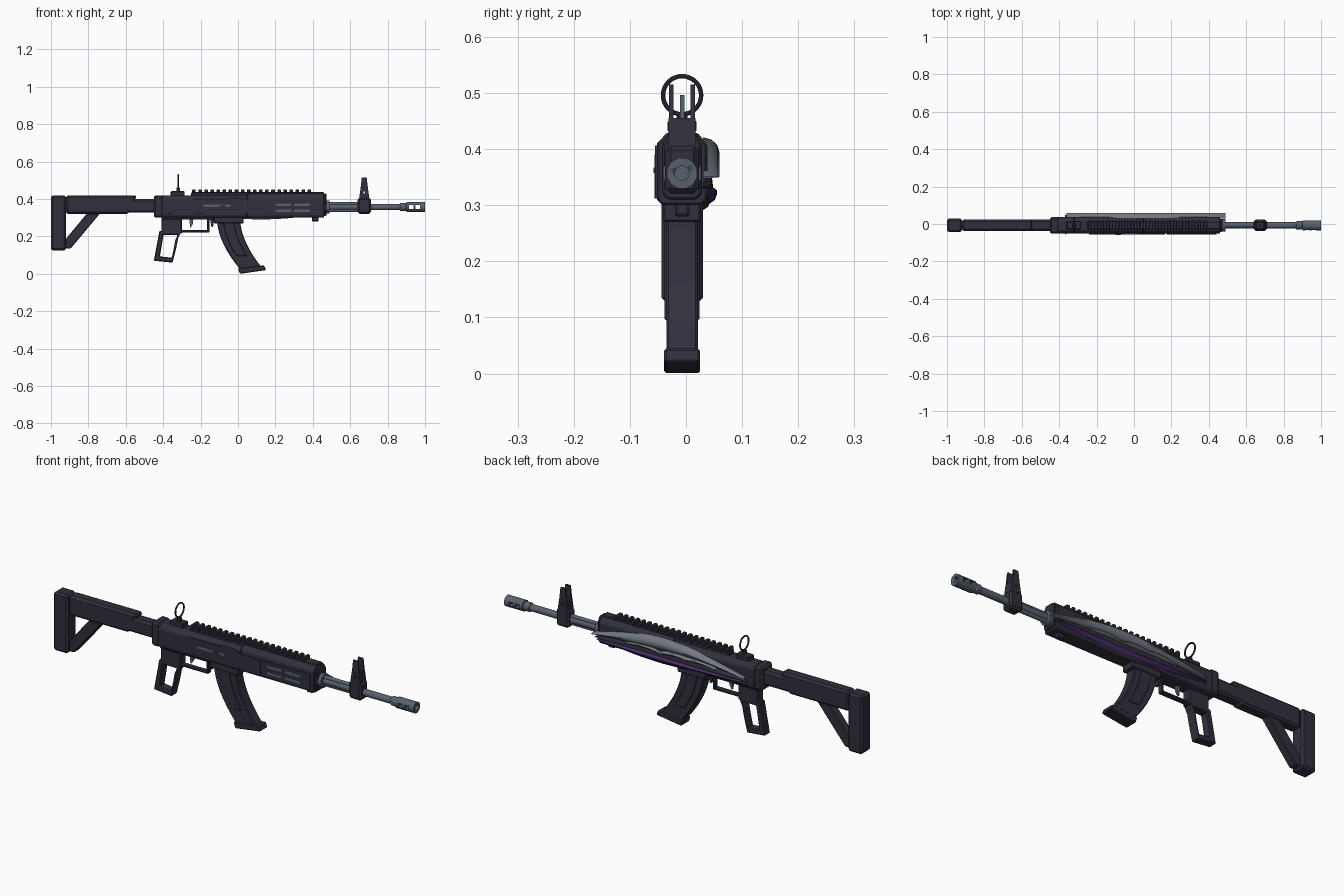
import bpy, bmesh, math

cube = bpy.data.objects.get("Cube")
if cube:
    bpy.data.objects.remove(cube, do_unlink=True)


def material(name, *rgb):
    mat = bpy.data.materials.new(name)
    mat.use_nodes = True
    mat.diffuse_color = (*rgb, 1)
    mat.node_tree.nodes["Principled BSDF"].inputs["Base Color"].default_value = (*rgb, 1)
    return mat


DARK = material("dark violet polymer", .031, .029, .046)
STEEL = material("blue grey steel", .1, .12, .155)
SILVER = material("pale silver", .17, .19, .22)
PURPLE = material("purple enamel", .075, .028, .16)

# Shared levels, lengths and thicknesses
CENTRE = -.007
AXIS = .357
BELLY, TOP = .3, .42
REAR, SPLIT, NOSE, MUZZLE = -.41, .05, .46, .9
WIDE, STOCKY, SLIM, THIN = .045, .03, .022, .013
SOFT, CRISP, SHARP, FLUSH = .01, .004, 0, .003


def finish(name, bm, mat, bevel=SHARP, smooth=False):
    bmesh.ops.recalc_face_normals(bm, faces=bm.faces)
    mesh = bpy.data.meshes.new(name)
    bm.to_mesh(mesh)
    bm.free()
    mesh.materials.append(mat)
    ob = bpy.data.objects.new(name, mesh)
    bpy.context.collection.objects.link(ob)
    if bevel:
        mod = ob.modifiers.new("edge bevel", 'BEVEL')
        mod.width = bevel
        mod.segments = 1
        mod.limit_method = 'ANGLE'
    if smooth:
        bpy.ops.object.select_all(action='DESELECT')
        ob.select_set(True)
        bpy.context.view_layer.objects.active = ob
        bpy.ops.object.shade_smooth_by_angle(angle=math.radians(35))
    return ob


def loft(bm, rings, cap=True):
    rows = [[bm.verts.new(point) for point in ring] for ring in rings]
    for near, far in zip(rows, rows[1:]):
        for i in range(len(near)):
            bm.faces.new((near[i - 1], near[i], far[i], far[i - 1]))
    if cap:
        bm.faces.new(rows[0])
        bm.faces.new(rows[-1])


def side(name, outline, half, mat=DARK, bevel=CRISP, y=CENTRE):
    """Side outline of (x, z) points, given thickness in y."""
    bm = bmesh.new()
    loft(bm, [[(x, y + s, z) for x, z in outline] for s in (-half, half)])
    return finish(name, bm, mat, bevel)


def box(name, back, front, low, high, half, mat=DARK, bevel=CRISP, y=CENTRE):
    outline = [(back, low), (front, low), (front, high), (back, high)]
    return side(name, outline, half, mat, bevel, y)


def plate(name, back, front, low, high, rise, mat=DARK):
    """Thin panel on the front face of the body."""
    return box(name, back, front, low, high, rise, mat, SHARP, CENTRE - WIDE)


def post(name, x, foot, head, low, high, half, mat=DARK, y=CENTRE):
    """Upright that tapers from foot to head."""
    outline = [(x - foot, low), (x + foot, low), (x + head, high), (x - head, high)]
    return side(name, outline, half, mat, SHARP, y)


def shell(name, back, front, half, low, high):
    """Chamfered body section run along x."""
    right = [(half - SOFT, low), (half, low + SOFT), (half, high - SLIM), (half * .6, high)]
    outline = right + [(-y, z) for y, z in reversed(right)]
    bm = bmesh.new()
    loft(bm, [[(x, CENTRE + y, z) for y, z in outline] for x in (back, front)])
    return finish(name, bm, DARK, CRISP)


def rod(name, back, front, radius, z=AXIS, bevel=SHARP, sides=12):
    turn = [math.tau * (i + .5) / sides for i in range(sides)]
    bm = bmesh.new()
    loft(bm, [[(x, CENTRE + radius * math.cos(t), z + radius * math.sin(t)) for t in turn]
              for x in (back, front)])
    return finish(name, bm, STEEL, bevel, smooth=True)


def frame(name, outer, narrow, short, half):
    """Plate whose opening is its own outline shrunk about the middle."""
    mid_x = sum(x for x, z in outer) / len(outer)
    mid_z = sum(z for x, z in outer) / len(outer)
    inner = [(mid_x + (x - mid_x) * narrow, mid_z + (z - mid_z) * short) for x, z in outer]
    bm = bmesh.new()
    rings = ((outer, -half), (outer, half), (inner, half), (inner, -half), (outer, -half))
    loft(bm, [[(x, CENTRE + s, z) for x, z in ring] for ring, s in rings], cap=False)
    bmesh.ops.remove_doubles(bm, verts=bm.verts, dist=FLUSH / 100)
    return finish(name, bm, DARK, CRISP)


def blade(name, tail, tip, base, arch, height, rise, mat, steps=16):
    """Domed leaf on the back face, fullest toward its tip."""
    bm = bmesh.new()
    rings = []
    for step in range(steps + 1):
        t = step / steps
        x = tail + (tip - tail) * t
        mid = base + arch * math.sin(math.pi * t)
        tall = height * abs(math.sin(math.pi * t ** 1.3)) ** .8 + FLUSH
        dome = [math.pi * i / 6 for i in range(7)]
        rings.append([(x, STOCKY + (rise - STOCKY) * math.sin(a), mid - tall / 2 * math.cos(a))
                      for a in dome])
    loft(bm, rings)
    return finish(name, bm, mat, smooth=True)


def cut(ob, cutters):
    bpy.context.view_layer.objects.active = ob
    for cutter in cutters:
        cutter.hide_render = True
        mod = ob.modifiers.new("cut", 'BOOLEAN')
        mod.object = cutter
        mod.solver = 'EXACT'
        bpy.ops.object.modifier_apply(modifier=mod.name)
        bpy.data.objects.remove(cutter, do_unlink=True)


# Stock
butt = -.92
box("butt_pad", -1, butt, .125, TOP, .037, bevel=SOFT)
side("stock_body", [(butt, .32), (-.585, .32), (-.54, TOP), (butt, TOP)], STOCKY, bevel=SOFT)
side("stock_strut", [(butt, .135), (-.895, .135), (-.74, .32), (-.81, .32), (butt, .187)], SLIM)
box("buffer_tube", -.6, REAR, .327, .4, STOCKY, bevel=SOFT)

# Receiver and handguard
box("receiver_rear_block", -.45, -.4, BELLY, TOP, WIDE, bevel=SOFT)
shell("receiver", REAR, SPLIT, WIDE, BELLY, TOP)
shell("handguard", SPLIT, NOSE, WIDE, BELLY, TOP + SOFT)
shell("handguard_nose", NOSE, NOSE + THIN, WIDE - SOFT, BELLY + SOFT, TOP + SOFT)
rod("barrel_collar", NOSE, NOSE + STOCKY, .035)
box("lower_receiver", REAR, -.13, BELLY - SOFT, BELLY + SOFT, STOCKY)
box("magazine_well", -.13, STOCKY, .27, BELLY + SOFT, .034)
box("sling_nub", .395, .43, .28, BELLY + SOFT, THIN)

# Panels, openings and pins on the body sides
plate("receiver_panel", -.24, SPLIT, .325, .4, FLUSH)
plate("handguard_panel", SPLIT, .165, .312, .39, CRISP)
plate("vent_panel", .175, .44, .318, .392, FLUSH)
plate("bolt", -.185, -.04, AXIS, AXIS + THIN, CRISP, STEEL)
plate("charging_handle", -.1, -.07, AXIS, AXIS + SOFT, FLUSH * 2)
plate("purple_mark", -.05, .02, .398, .406, FLUSH, PURPLE)
for z in (.33, .362):
    for x in (.2, .3):
        plate("vent_slot", x, x + .085, z, z + THIN, CRISP, STEEL)
for x in (-.37, -.22, -.2, .08, .15):
    box("body_pin", x, x + SOFT, .318, .328, WIDE + FLUSH)

# Top rail
box("rail_base", -.25, NOSE, TOP - SOFT, TOP + .017, SLIM)
for i in range(20):
    x = -.245 + i * .0325
    box("rail_tooth", x, x + .019, TOP + SOFT, .452, .026)

# Rear ring sight
ring_x, ring_z, ring_radius = -.32, .496, .034
box("rear_sight_base", -.36, -.285, TOP - SOFT, TOP + SLIM, SLIM)
box("rear_sight_stem", ring_x - SOFT, ring_x + SOFT, TOP, ring_z - ring_radius, SOFT)
bpy.ops.mesh.primitive_torus_add(location=(ring_x, CENTRE, ring_z), rotation=(0, math.pi / 2, 0),
                                 major_radius=ring_radius, minor_radius=CRISP,
                                 major_segments=32, minor_segments=8)
ring = bpy.context.object
ring.name = "rear_sight_ring"
ring.data.materials.append(DARK)
bpy.ops.object.shade_smooth_by_angle()

# Front sight
sight_x, sight_z = .675, .455
box("front_sight_block", sight_x - .035, sight_x + .035, .32, .408, STOCKY, bevel=SOFT)
base = post("front_sight_base", sight_x, .028, .02, .4, sight_z, .024)
cut(base, [box("hole_cutter", sight_x - CRISP, sight_x + CRISP, .43, .44, WIDE, bevel=SHARP)])
for s in (-.019, .019):
    post("front_sight_ear", sight_x, .02, THIN, sight_z, .515, CRISP, y=CENTRE + s)
post("front_sight_pin", sight_x, CRISP, FLUSH / 2, sight_z, ring_z, CRISP, STEEL)

# Barrel and muzzle
rod("barrel", NOSE, MUZZLE, .0175)
rod("gas_tube", NOSE, sight_x, SOFT, AXIS + .017)
rod("cleaning_rod", NOSE, sight_x, SOFT, AXIS - .017)
rod("muzzle_collar", MUZZLE - .035, MUZZLE, .023, bevel=FLUSH)
muzzle = rod("muzzle_brake", MUZZLE, 1, .028)
slots = [box("slot_cutter", x, x + .024, AXIS - SOFT, AXIS + SOFT, WIDE, bevel=SHARP)
         for x in (MUZZLE + THIN, MUZZLE + SPLIT)]
cut(muzzle, slots + [rod("bore_cutter", .985, 1.1, THIN)])

# Open grip, trigger and guard
box("grip_mount", REAR, -.3, .215, BELLY, SLIM)
frame("grip", [(-.42, .23), (-.3, .23), (-.32, .19), (-.33, .14), (-.35, .06), (-.45, .07)],
      .63, .72, SLIM)
box("trigger_guard_bar", -.305, -.155, .221, .234, THIN)
box("trigger_guard_post", -.165, -.152, .221, BELLY, THIN)
side("trigger", [(-.262, BELLY), (-.24, BELLY), (-.242, .265), (-.255, .245)], CRISP * 1.5, STEEL, SHARP)
post("magazine_catch", -.138, CRISP, THIN, .25, BELLY, SOFT)


def magazine_edge(offset, steps):
    """Points down the curved magazine at an offset from its centre line."""
    return [(-.05 + .12 * t ** 1.8 + offset, .29 - .262 * t) for t in (i / 8 for i in range(steps))]


# Curved magazine
for name, half_length, half, steps in (("magazine", .062, .028, 9), ("magazine_rib", STOCKY, .031, 7)):
    outline = magazine_edge(-half_length, steps) + magazine_edge(half_length, steps)[::-1]
    side(name, outline, half)
side("magazine_foot", [(.01, 0), (.15, .02), (.14, .045), (0, STOCKY)], .032)

# Back side ornament: dark wing, purple inlay, silver crest and barbs
blade("ornament_backing", -.37, .475, .335, SHARP, .085, .048, DARK)
blade("ornament_inlay", -.34, NOSE, .327, -.008, .035, .055, PURPLE)
blade("ornament_crest", -.36, .49, .35, .043, .055, .06, SILVER)
for x in (-.2, -.08, .1):
    blade("crest_barb", x, x + .2, .352, SOFT, .022, .057, SILVER)
